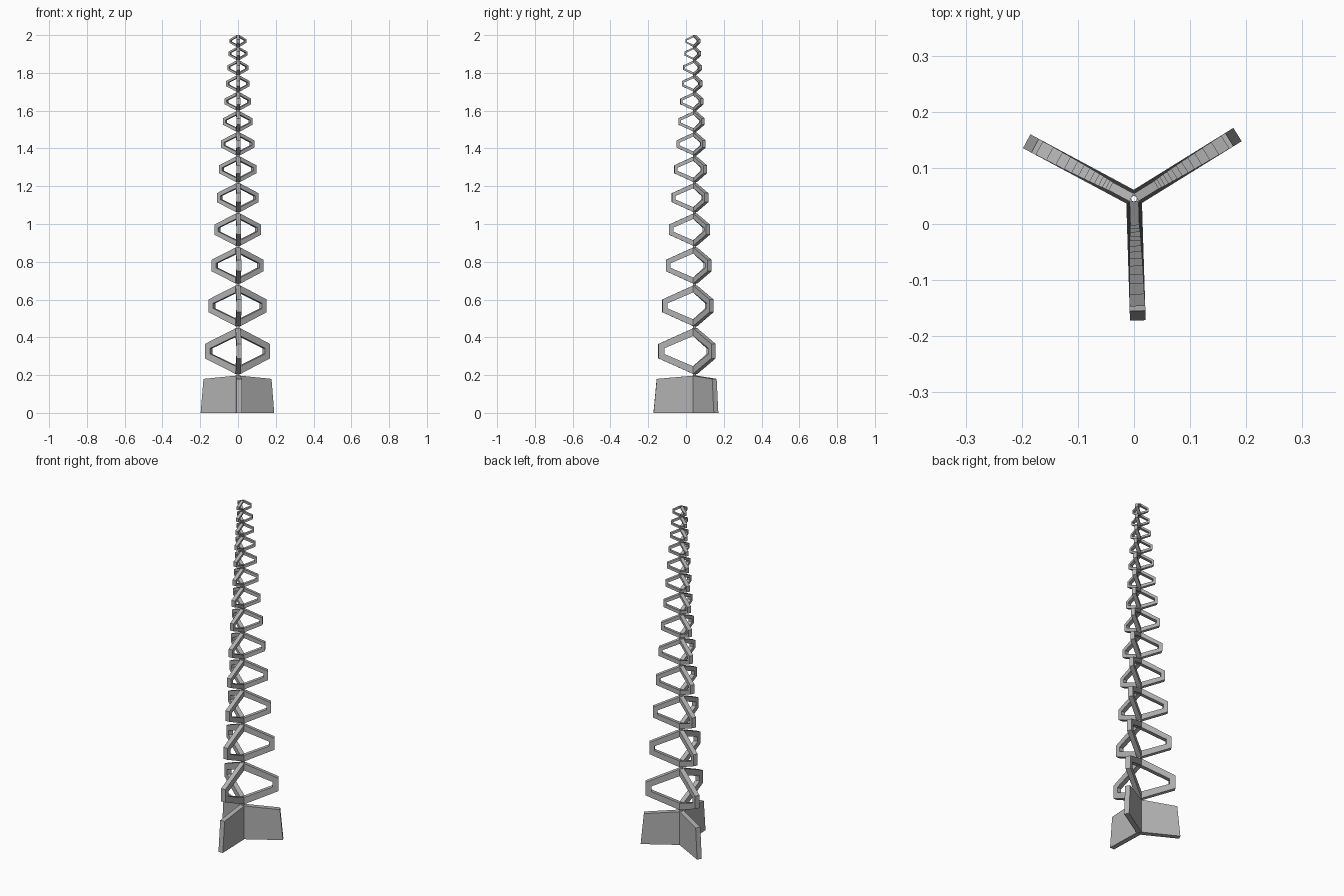
import bpy, bmesh, math
from mathutils import Vector

cube = bpy.data.objects.get("Cube")
if cube:
    bpy.data.objects.remove(cube, do_unlink=True)

AXIS = Vector((0, 0.045, 0))    # shared centre line of the three arms
BORE = 0.005                    # narrow channel along the centre line
TURN = 1.8                      # slight turn of the whole tower, degrees

grey = bpy.data.materials.new("mid_grey")
grey.use_nodes = True
grey.diffuse_color = (0.45, 0.45, 0.45, 1)
grey.node_tree.nodes["Principled BSDF"].inputs["Base Color"].default_value = grey.diffuse_color


def finish(name, bm):
    bmesh.ops.recalc_face_normals(bm, faces=bm.faces)
    mesh = bpy.data.meshes.new(name)
    bm.to_mesh(mesh)
    bm.free()
    mesh.materials.append(grey)
    bpy.context.collection.objects.link(bpy.data.objects.new(name, mesh))


def three_arms(name, profile, thickness):
    """Extrude a (radius, height) profile into a slab, three times around the axis."""
    bm = bmesh.new()
    for angle in (30, 150, 270):
        a = math.radians(angle + TURN)
        out = Vector((math.cos(a), math.sin(a), 0))
        side = Vector((-out.y, out.x, 0))
        start = AXIS - side * thickness / 2
        face = bm.faces.new([bm.verts.new(start + out * r + Vector((0, 0, z)))
                             for r, z in profile])
        extruded = bmesh.ops.extrude_face_region(bm, geom=[face])["geom"]
        bmesh.ops.translate(bm, vec=side * thickness,
                            verts=[v for v in extruded if isinstance(v, bmesh.types.BMVert)])
    finish(name, bm)


def collar(name, z0, z1, radius):
    """Short open tube joining two tiers."""
    bm = bmesh.new()
    n = 12
    rings = []
    for r, z in ((BORE, z0), (radius, z0), (radius, z1), (BORE, z1)):
        rings.append([bm.verts.new(AXIS + Vector((r * math.cos(math.tau * i / n),
                                                  r * math.sin(math.tau * i / n), z)))
                      for i in range(n)])
    for k in range(4):
        a, b = rings[k], rings[(k + 1) % 4]
        for i in range(n):
            j = (i + 1) % n
            bm.faces.new((a[i], a[j], b[j], b[i]))
    finish(name, bm)


# Solid three-finned foot
three_arms("base_fins", [(BORE, 0), (0.217, 0), (0.2, 0.18), (BORE, 0.197)], 0.028)

# Shrinking open tiers, each a bent frame on every arm
TIERS = 13
SHRINK = 0.89
pitch = 1.8 * (1 - SHRINK) / (1 - SHRINK ** TIERS)
bottom = 0.2
for i in range(TIERS):
    mid = bottom + pitch / 2
    last = i == TIERS - 1
    half = 0.5 if last else 0.48
    outer = [(0, -half), (0.755, -0.15), (0.755, 0.15), (0, half)]
    inner = [(0, 0.32), (0.63, 0.06), (0.63, -0.06), (0, -0.32)]
    profile = [(max(BORE, r * pitch), mid + z * pitch) for r, z in outer + inner]
    three_arms(f"tier_{i + 1}", profile, 0.027 - 0.011 * i / (TIERS - 1))
    collar(f"collar_{i + 1}", bottom - 0.05 * pitch, bottom + 0.05 * pitch, 0.009)
    bottom += pitch
    pitch *= SHRINK
